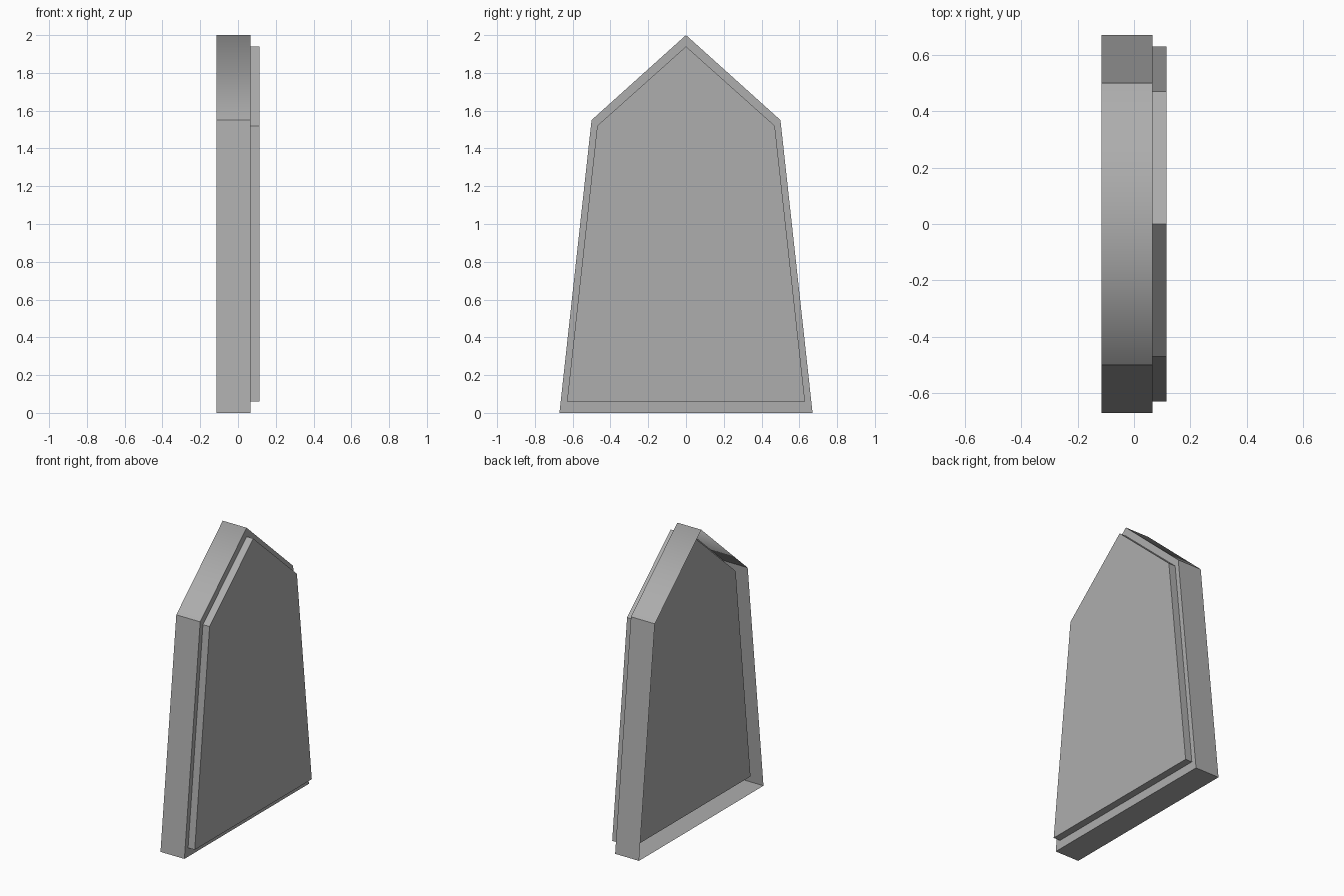
import bpy
import bmesh

cube = bpy.data.objects.get("Cube")
if cube:
    bpy.data.objects.remove(cube, do_unlink=True)

# Single plain grey
GREY = (0.42, 0.42, 0.42, 1.0)
grey = bpy.data.materials.new("mid_grey")
grey.use_nodes = True
grey.diffuse_color = GREY
for node in grey.node_tree.nodes:
    if node.type == 'BSDF_PRINCIPLED':
        node.inputs["Base Color"].default_value = GREY


def gabled_prism(name, base, shoulder, apex, x_back, x_front,
                 back_cap=True, smooth_ridge=False):
    """Extrude a tapered, pointed outline along x.
    base and shoulder are (half width, height); apex is a height."""
    outline = [(-base[0], base[1]), (base[0], base[1]),
               (shoulder[0], shoulder[1]), (0.0, apex),
               (-shoulder[0], shoulder[1])]
    bm = bmesh.new()
    back = [bm.verts.new((x_back, y, z)) for y, z in outline]
    front = [bm.verts.new((x_front, y, z)) for y, z in outline]
    n = len(outline)
    walls = [bm.faces.new((back[i], back[(i + 1) % n],
                           front[(i + 1) % n], front[i])) for i in range(n)]
    bm.faces.new(front)
    if back_cap:
        bm.faces.new(back[::-1])

    # Only the ridge may be blended; all other edges stay crisp
    if smooth_ridge:
        for edge in bm.edges:
            edge.smooth = False
        bm.edges.get((back[3], front[3])).smooth = True
        walls[2].smooth = walls[3].smooth = True

    bm.normal_update()
    mesh = bpy.data.meshes.new(name)
    bm.to_mesh(mesh)
    bm.free()
    mesh.materials.append(grey)
    obj = bpy.data.objects.new(name, mesh)
    bpy.context.collection.objects.link(obj)


# Thin-walled casing, open on its -x side
gabled_prism("outer_casing", (0.67, 0.0), (0.5, 1.55), 2.0,
             -0.115, 0.065, back_cap=False, smooth_ridge=True)

# Closed inner panel, standing proud of the casing on the +x side
gabled_prism("inner_panel", (0.63, 0.06), (0.47, 1.52), 1.94,
             -0.045, 0.115)
